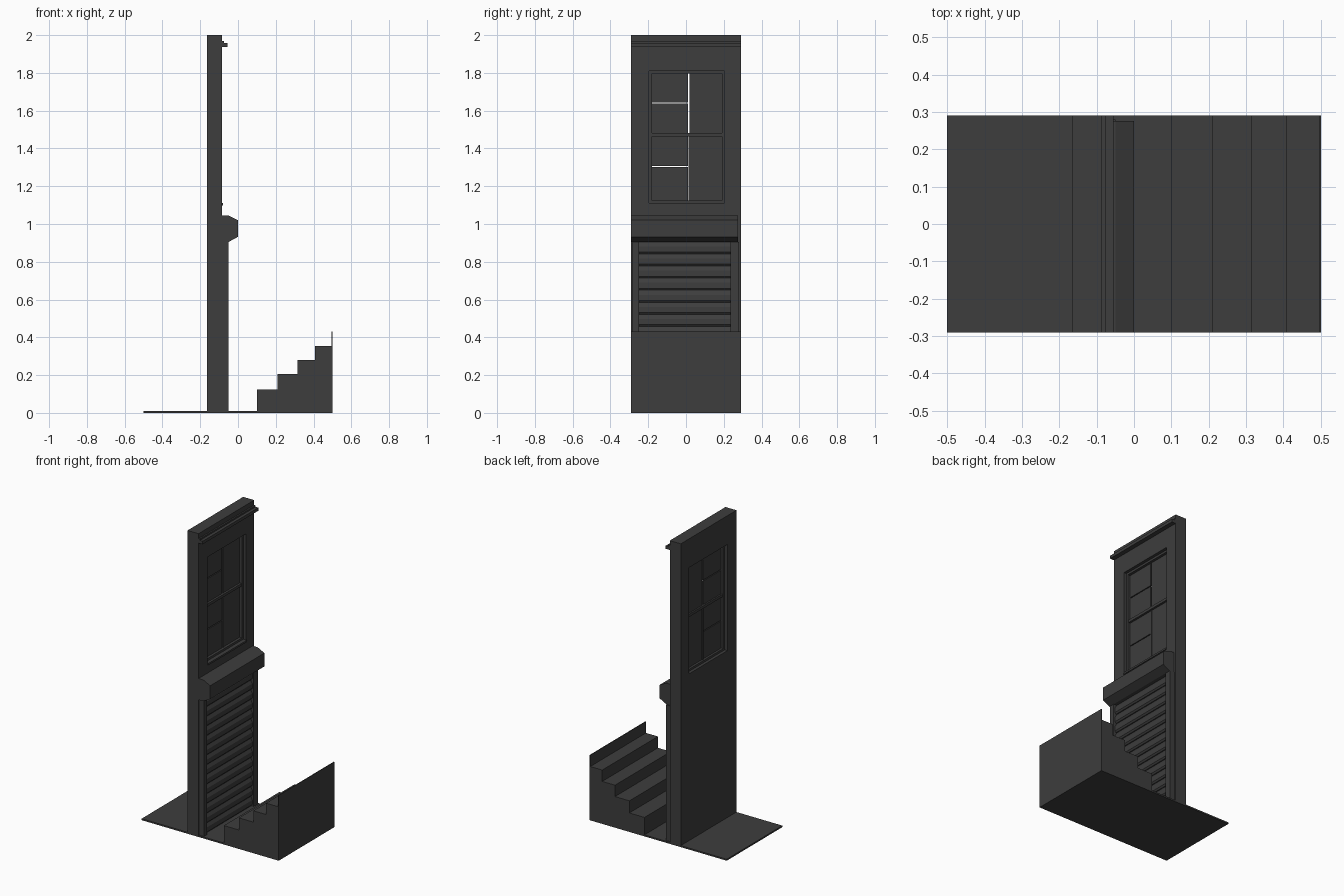
import bpy, bmesh

cube = bpy.data.objects.get("Cube")
if cube:
    bpy.data.objects.remove(cube)

grey = bpy.data.materials.new("dark grey")
grey.use_nodes = True
colour = (0.047, 0.047, 0.047, 1)
grey.diffuse_color = colour
grey.node_tree.nodes["Principled BSDF"].inputs["Base Color"].default_value = colour


def prism(name, profile, y0, y1):
    """Extrude an x-z profile from y0 to y1."""
    bm = bmesh.new()
    face = bm.faces.new([bm.verts.new((x, y0, z)) for x, z in profile])
    ext = bmesh.ops.extrude_face_region(bm, geom=[face])
    moved = [v for v in ext["geom"] if isinstance(v, bmesh.types.BMVert)]
    bmesh.ops.translate(bm, verts=moved, vec=(0, y1 - y0, 0))
    bmesh.ops.recalc_face_normals(bm, faces=bm.faces)
    mesh = bpy.data.meshes.new(name)
    bm.to_mesh(mesh)
    bm.free()
    mesh.materials.append(grey)
    obj = bpy.data.objects.new(name, mesh)
    bpy.context.collection.objects.link(obj)
    return obj


def box(name, x0, x1, y0, y1, z0, z1):
    return prism(name, [(x0, z0), (x1, z0), (x1, z1), (x0, z1)], y0, y1)


W = 0.29             # half width of the whole section
BACK, FACE = -0.165, -0.085

# Pavement
box("pavement", -0.5, 0.5, -W, W, 0, 0.01)

# Wall around the window opening
WY0, WY1, WZ0, WZ1 = -0.195, 0.205, 1.11, 1.81
box("wall_lower", BACK, FACE, -W, W, 0, WZ0)
box("wall_upper", BACK, FACE, -W, W, WZ1, 2)
box("wall_right_pier", BACK, FACE, -W, WY0, WZ0, WZ1)
box("wall_left_pier", BACK, FACE, WY1, W, WZ0, WZ1)

# Window frame
T = 0.014
FX0, FX1 = -0.145, -0.105
box("window_frame_bottom", FX0, FX1, WY0, WY1, WZ0, WZ0 + T)
box("window_frame_top", FX0, FX1, WY0, WY1, WZ1 - T, WZ1)
box("window_frame_right", FX0, FX1, WY0, WY0 + T, WZ0 + T, WZ1 - T)
box("window_frame_left", FX0, FX1, WY1 - T, WY1, WZ0 + T, WZ1 - T)
box("window_sill", FACE, -0.079, WY0, WY1, 1.098, WZ0)
box("window_transom", -0.14, -0.108, WY0 + T, WY1 - T, 1.464, 1.482)
box("window_mullion", -0.135, -0.118, 0.012, 0.024, WZ0 + T, 1.464)

# Panes with narrow gaps between them
for name, y0, y1, levels in (
        ("right_pane", WY0 + T, 0.01, (WZ0, 1.305, 1.473, 1.64, WZ1)),
        ("left_pane", 0.018, WY1 - T, (WZ0, 1.473, WZ1))):
    for low, high in zip(levels, levels[1:]):
        box(name, -0.13, -0.122, y0, y1, low + 0.003, high - 0.003)

# Cornice
box("cornice", FACE, -0.055, -W, W, 1.938, 1.958)
box("cornice_cap", FACE, -0.075, -W, W, 1.958, 1.968)

# Roller shutter housing and rails
prism("shutter_housing", [(FACE, 0.905), (-0.05, 0.905), (0, 0.932), (0, 1.02),
                          (-0.05, 1.045), (FACE, 1.045)], -W, 0.275)
box("shutter_rail_right", FACE, -0.05, -0.283, -0.25, 0.01, 0.905)
box("shutter_rail_left", FACE, -0.05, 0.235, 0.28, 0.01, 0.905)

# Shutter slats
COUNT = 14
pitch = 0.895 / COUNT
for i in range(COUNT):
    z = 0.01 + i * pitch
    prism("shutter_slat", [(FACE, z), (-0.068, z), (-0.06, z + 0.01),
                           (-0.06, z + 0.04), (-0.074, z + pitch),
                           (FACE, z + pitch)], -0.25, 0.235)

# Staircase with a last thin riser
treads = [(0.1, 0.125), (0.21, 0.205), (0.315, 0.28), (0.408, 0.355), (0.495, 0.43)]
outline = [(0.5, 0.0), (0.1, 0.0)]
level = 0
for x, z in treads:
    if level:
        outline.append((x, level))
    outline.append((x, z))
    level = z
outline.append((0.5, level))
prism("staircase", outline, -W, W)
